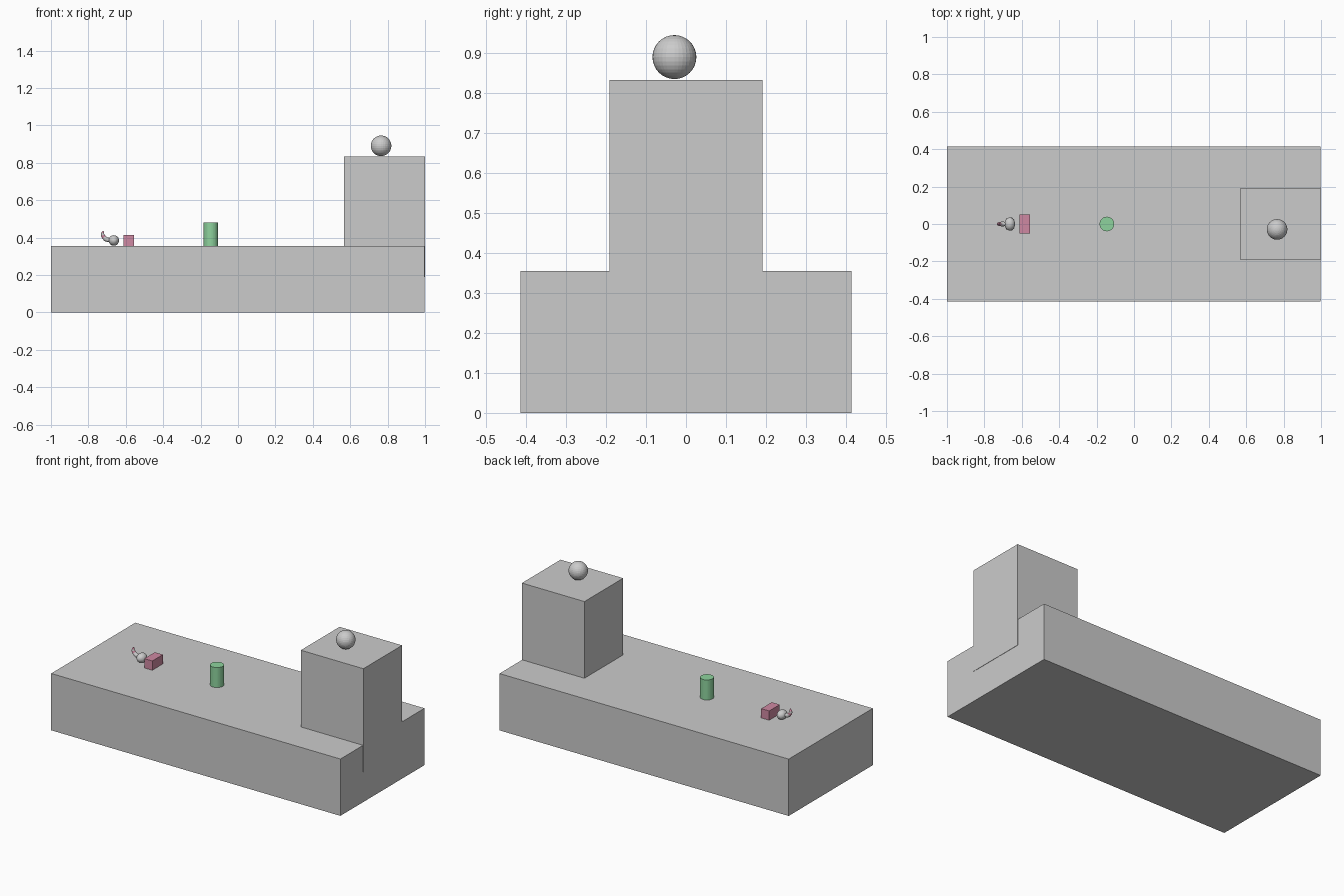
import bpy, bmesh, math
from mathutils import Vector, Matrix

if "Cube" in bpy.data.objects:
    bpy.data.objects.remove(bpy.data.objects["Cube"])


def material(name, rgb):
    m = bpy.data.materials.new(name)
    m.diffuse_color = (*rgb, 1)
    m.use_nodes = True
    m.node_tree.nodes["Principled BSDF"].inputs["Base Color"].default_value = m.diffuse_color
    return m


GREY = material("light grey", (0.6, 0.6, 0.6))
GREEN = material("soft green", (0.27, 0.65, 0.34))
PINK = material("dusty pink", (0.62, 0.25, 0.36))


def finish(name, bm, *mats):
    me = bpy.data.meshes.new(name)
    bmesh.ops.recalc_face_normals(bm, faces=bm.faces)
    bm.to_mesh(me)
    bm.free()
    ob = bpy.data.objects.new(name, me)
    for m in mats:
        me.materials.append(m)
    bpy.context.collection.objects.link(ob)
    return ob


def box(name, lo, hi, mat):
    lo, hi = Vector(lo), Vector(hi)
    bm = bmesh.new()
    mtx = Matrix.Translation((lo + hi) / 2) @ Matrix.Diagonal((*(hi - lo), 1))
    bmesh.ops.create_cube(bm, size=1, matrix=mtx)
    return finish(name, bm, mat)


def ball(name, centre, radii, mat):
    bm = bmesh.new()
    mtx = Matrix.Translation(centre) @ Matrix.Diagonal((*radii, 1))
    bmesh.ops.create_uvsphere(bm, u_segments=32, v_segments=16, radius=1, matrix=mtx)
    return finish(name, bm, mat)


# ground slab and the tower sunk into its end
box("ground_slab", (-1, -0.415, 0), (0.998, 0.415, 0.355), GREY)
box("tower", (0.568, -0.191, 0.19), (1.0, 0.191, 0.834), GREY)
ball("tower_ball", (0.765, -0.029, 0.891), (0.055, 0.055, 0.055), GREY)

# green post
bm = bmesh.new()
bmesh.ops.create_cone(bm, cap_ends=True, segments=32, radius1=0.039, radius2=0.039,
                      depth=0.125, matrix=Matrix.Translation((-0.145, 0, 0.4175)))
finish("post", bm, GREEN)

# pink block with the small body behind it
box("block", (-0.611, -0.052, 0.355), (-0.556, 0.052, 0.413), PINK)
ball("body", (-0.664, 0, 0.385), (0.028, 0.035, 0.028), GREY)

# curled tail: tapered tube, banded grey and pink (x, z, radius)
path = [(-0.682, 0.387, 0.010), (-0.697, 0.389, 0.0125), (-0.708, 0.393, 0.0125),
        (-0.717, 0.402, 0.011), (-0.723, 0.413, 0.010), (-0.724, 0.424, 0.008),
        (-0.721, 0.436, 0.003)]
SIDES = 12
bm = bmesh.new()
rings = []
for i, (x, z, r) in enumerate(path):
    a, b = path[max(i - 1, 0)], path[min(i + 1, len(path) - 1)]
    t = Vector((b[0] - a[0], 0, b[1] - a[1])).normalized()
    n = Vector((-t.z, 0, t.x))
    rings.append([bm.verts.new(Vector((x, 0, z)) + r * (
        math.cos(k * math.tau / SIDES) * n + math.sin(k * math.tau / SIDES) * Vector((0, 1, 0))))
        for k in range(SIDES)])
for i in range(len(rings) - 1):
    for k in range(SIDES):
        j = (k + 1) % SIDES
        f = bm.faces.new((rings[i][k], rings[i][j], rings[i + 1][j], rings[i + 1][k]))
        f.material_index = 1 if i in (3, 5) else 0
bm.faces.new(rings[0])
bm.faces.new(rings[-1]).material_index = 1
finish("tail", bm, GREY, PINK)
